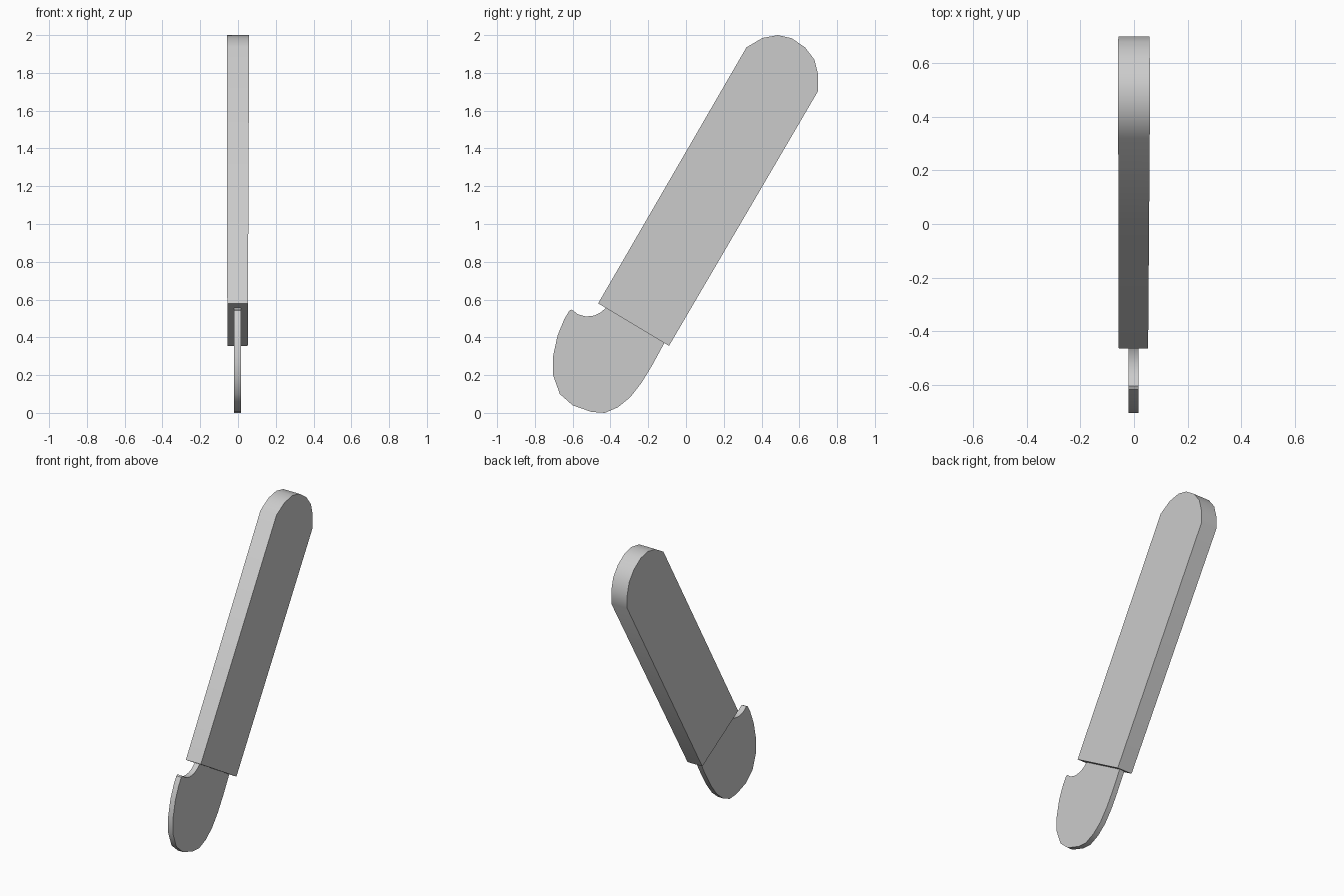
import bpy
import bmesh
import math

cube = bpy.data.objects.get("Cube")
if cube:
    bpy.data.objects.remove(cube, do_unlink=True)

grey = bpy.data.materials.new("light grey")
grey.use_nodes = True
grey.diffuse_color = (0.6, 0.6, 0.6, 1)
grey.node_tree.nodes["Principled BSDF"].inputs["Base Color"].default_value = (0.6, 0.6, 0.6, 1)


def slab(name, outline, left, right):
    """Extrude a (y, z) outline between two side planes given as functions of z."""
    bm = bmesh.new()
    sides = [[bm.verts.new((edge(z), y, z)) for y, z in outline] for edge in (right, left)]
    for ring in sides:
        bm.faces.new(ring)
    for i in range(len(outline)):
        j = (i + 1) % len(outline)
        bm.faces.new((sides[0][i], sides[0][j], sides[1][j], sides[1][i]))
    bmesh.ops.recalc_face_normals(bm, faces=bm.faces[:])
    mesh = bpy.data.meshes.new(name)
    bm.to_mesh(mesh)
    bm.free()
    mesh.materials.append(grey)
    obj = bpy.data.objects.new(name, mesh)
    bpy.context.collection.objects.link(obj)
    bpy.ops.object.select_all(action="DESELECT")
    obj.select_set(True)
    bpy.context.view_layer.objects.active = obj
    bpy.ops.object.shade_smooth_by_angle(angle=math.radians(35))
    return obj


# Handle: long leaning bar with a rounded top, slightly thinner at the bottom
handle_outline = [
    (-0.465, 0.58), (-0.09, 0.355), (0.7, 1.705), (0.7, 1.79), (0.68, 1.87),
    (0.63, 1.935), (0.56, 1.983), (0.487, 2), (0.405, 1.985), (0.32, 1.935),
]
slab("handle", handle_outline,
     lambda z: 0.05 + 0.0045 * z, lambda z: -0.056 - 0.0015 * z)

# Blade: thin rounded plate with a hooked notch, set into the handle
blade_outline = [
    (-0.4, 0.585), (-0.425, 0.555), (-0.45, 0.533), (-0.485, 0.515), (-0.53, 0.51),
    (-0.572, 0.522), (-0.605, 0.547), (-0.617, 0.542), (-0.645, 0.495), (-0.68, 0.41),
    (-0.705, 0.295), (-0.704, 0.2), (-0.668, 0.1), (-0.6, 0.04), (-0.5, 0.005),
    (-0.43, 0), (-0.36, 0.03), (-0.295, 0.083), (-0.235, 0.16), (-0.18, 0.25),
    (-0.12, 0.36), (-0.1, 0.41),
]
slab("blade", blade_outline, lambda z: 0.016, lambda z: -0.02)
